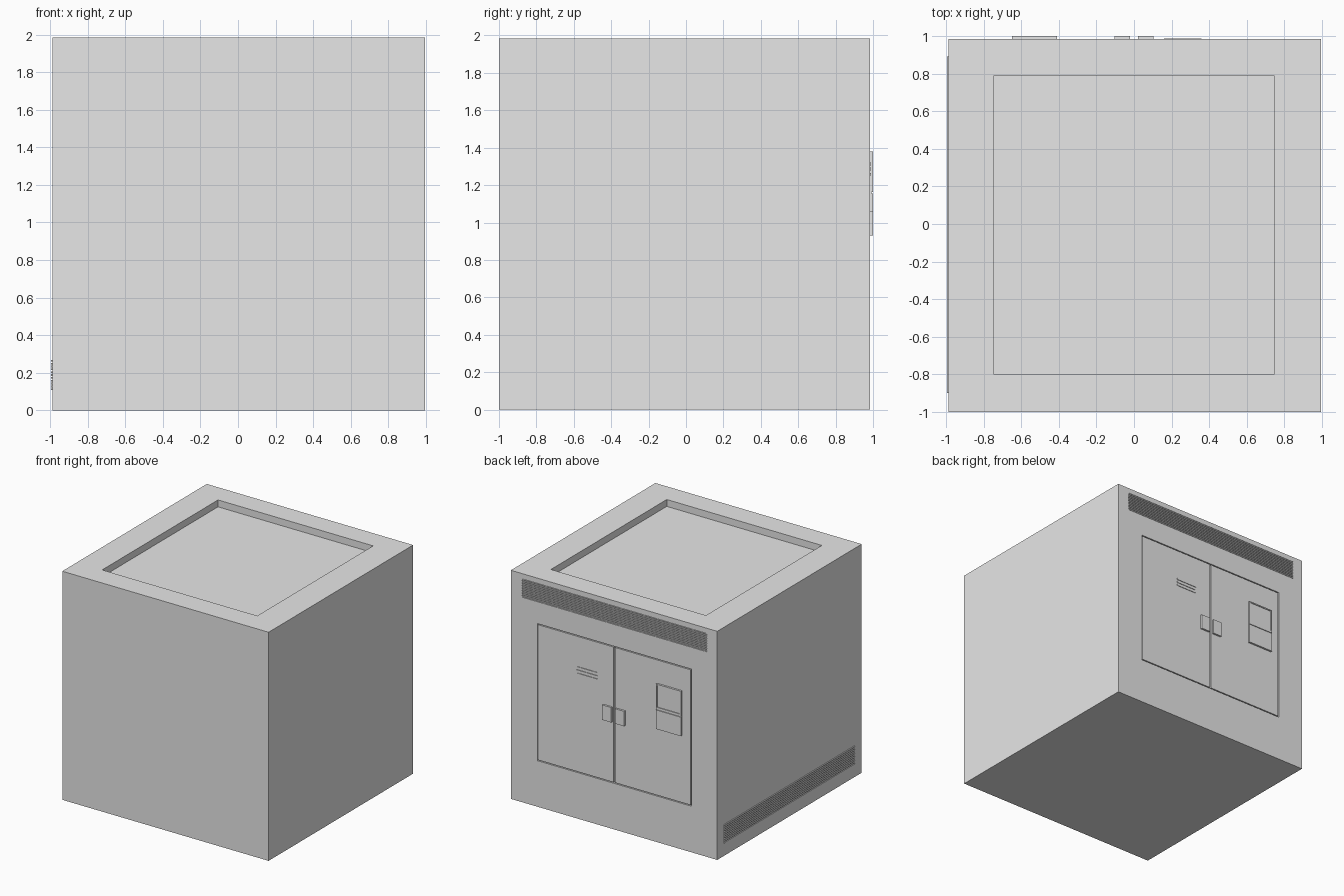
import bpy, bmesh

cube = bpy.data.objects.get("Cube")
if cube:
    bpy.data.objects.remove(cube, do_unlink=True)

grey = bpy.data.materials.new("light_grey_paint")
grey.use_nodes = True
grey.diffuse_color = (0.8, 0.8, 0.8, 1)
grey.node_tree.nodes["Principled BSDF"].inputs["Base Color"].default_value = (0.8, 0.8, 0.8, 1)

LEFT, RIGHT = -0.988, 0.994     # body sides
FRONT, BACK = -1.0, 0.983
TOP = 1.985


def boxes(name, spans):
    """One object made of boxes, each given as x, y and z ranges."""
    bm = bmesh.new()
    for ranges in spans:
        verts = bmesh.ops.create_cube(bm, size=1)["verts"]
        for v in verts:
            for axis, (low, high) in enumerate(ranges):
                v.co[axis] = low if v.co[axis] < 0 else high
    mesh = bpy.data.meshes.new(name)
    bm.to_mesh(mesh)
    bm.free()
    mesh.materials.append(grey)
    obj = bpy.data.objects.new(name, mesh)
    bpy.context.collection.objects.link(obj)
    return obj


# Cabinet body with a top tray, a door opening and two vent pockets
body = boxes("cabinet_body", [((LEFT, RIGHT), (FRONT, BACK), (0, TOP))])
cutter = boxes("body_cutter", [
    ((-0.745, 0.745), (-0.8, 0.79), (TOP - 0.06, TOP + 0.1)),
    ((-0.74, 0.74), (BACK - 0.02, BACK + 0.1), (0.4, 1.59)),
    ((-0.89, 0.885), (BACK - 0.02, BACK + 0.1), (1.78, 1.94)),
    ((LEFT - 0.1, LEFT + 0.02), (-0.9, 0.89), (0.105, 0.272)),
])
cutter.hide_render = True
mod = body.modifiers.new("openings", "BOOLEAN")
mod.operation = "DIFFERENCE"
mod.solver = "EXACT"
mod.object = cutter
bpy.context.view_layer.objects.active = body
bpy.ops.object.modifier_apply(modifier=mod.name)
bpy.data.objects.remove(cutter, do_unlink=True)

# Vent slats
SLATS = 11


def slat_heights(low, high):
    pitch = (high - low) / SLATS
    return [(low + pitch * (i + 0.2), low + pitch * (i + 0.8)) for i in range(SLATS)]


boxes("back_vent_slats", [((-0.89, 0.885), (BACK - 0.02, BACK), z)
                          for z in slat_heights(1.78, 1.94)])
boxes("side_vent_slats", [((LEFT - 0.006, LEFT + 0.02), (-0.9, 0.89), z)
                          for z in slat_heights(0.105, 0.272)])

# Pair of flush doors and their handles
for side, name in ((1, "left"), (-1, "right")):
    door_x = sorted((side * 0.006, side * 0.732))
    boxes(name + "_door", [(door_x, (BACK - 0.02, BACK), (0.408, 1.582))])
    handle_x = sorted((side * 0.02, side * 0.105))
    boxes(name + "_door_handle", [(handle_x, (BACK, 1.0), (0.93, 1.06))])

# Control panel: framed window above a cover plate
PANEL = (-0.65, -0.41)
RAISED = (BACK, 1.0)
boxes("control_panel_back", [(PANEL, (BACK, BACK + 0.01), (0.99, 1.38))])
boxes("control_panel_cover", [(PANEL, RAISED, (0.99, 1.155))])
boxes("control_panel_frame", [
    (PANEL, RAISED, (1.163, 1.18)),
    (PANEL, RAISED, (1.37, 1.38)),
    ((-0.65, -0.64), RAISED, (1.18, 1.37)),
    ((-0.42, -0.41), RAISED, (1.18, 1.37)),
])

# Plain raised strips on the left door
boxes("door_marking_strips", [((0.16, 0.36), (BACK, BACK + 0.005), (z, z + 0.015))
                              for z in (1.25, 1.278, 1.306)])
